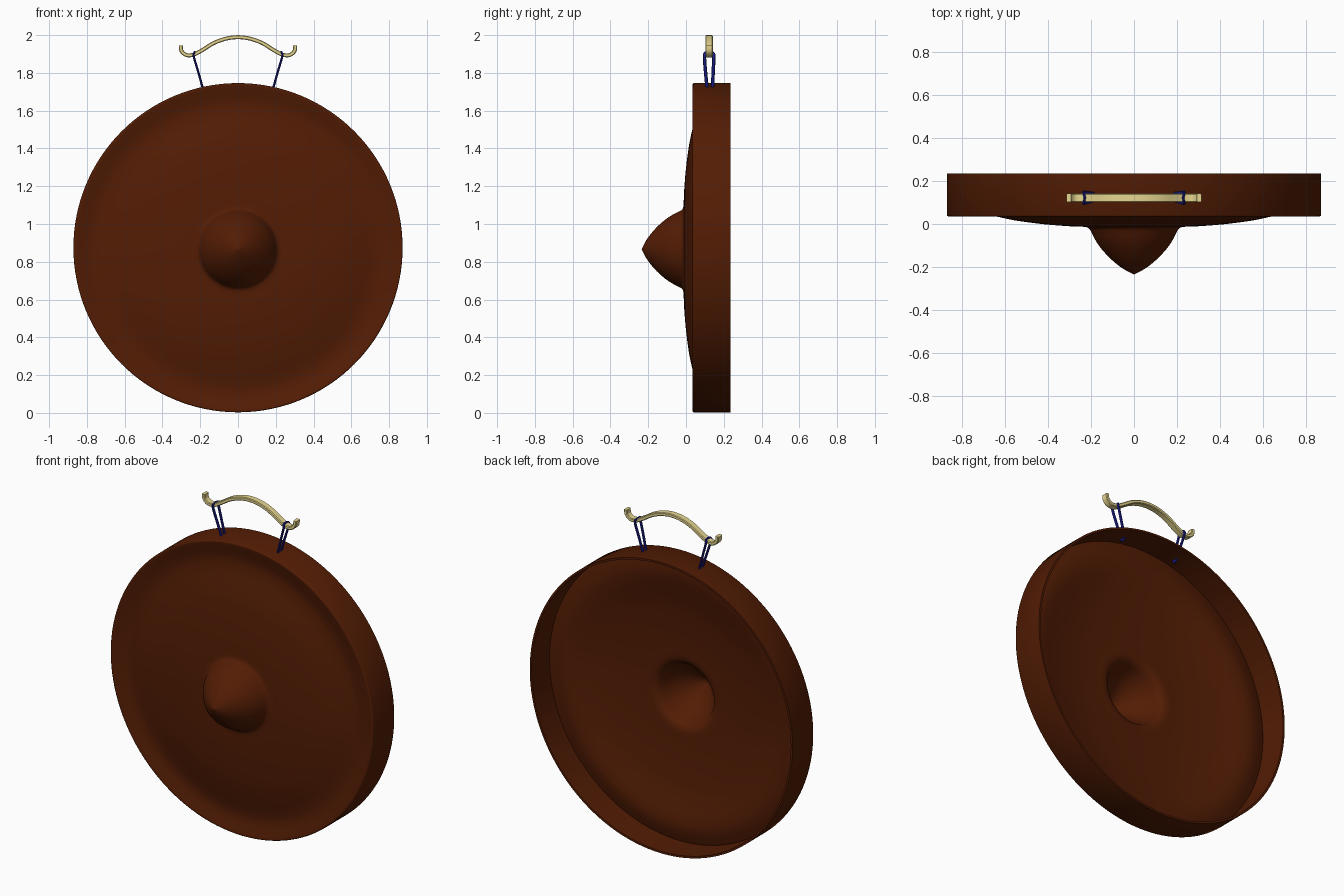
import bpy, bmesh, math
from mathutils import Vector

if "Cube" in bpy.data.objects:
    bpy.data.objects.remove(bpy.data.objects["Cube"])

R = 0.8715          # gong radius
CZ = 0.8745         # height of the rim's centre
HY = 0.122          # depth position of the hanger


def material(name, rgb):
    m = bpy.data.materials.new(name)
    m.diffuse_color = (*rgb, 1)
    m.use_nodes = True
    m.node_tree.nodes["Principled BSDF"].inputs["Base Color"].default_value = m.diffuse_color
    return m


BRONZE = material("dark bronze", (0.086, 0.0118, 0.0012))
IVORY = material("pale ivory", (0.80, 0.68, 0.28))
NAVY = material("navy cord", (0.012, 0.014, 0.28))


def finish(bm, name, mat, angle=40):
    bmesh.ops.recalc_face_normals(bm, faces=bm.faces)
    me = bpy.data.meshes.new(name)
    bm.to_mesh(me)
    bm.free()
    me.materials.append(mat)
    ob = bpy.data.objects.new(name, me)
    bpy.context.collection.objects.link(ob)
    bpy.ops.object.select_all(action='DESELECT')
    ob.select_set(True)
    bpy.context.view_layer.objects.active = ob
    bpy.ops.object.shade_smooth_by_angle(angle=math.radians(angle))
    return ob


def smooth_path(pts, steps=6, closed=False):
    """Catmull-Rom interpolation through the given points."""
    p = [Vector(q) for q in pts]
    n = len(p)
    get = (lambda i: p[i % n]) if closed else (lambda i: p[max(0, min(n - 1, i))])
    out = []
    for i in range(n if closed else n - 1):
        a, b, c, d = (get(i + k) for k in (-1, 0, 1, 2))
        for s in range(steps):
            t = s / steps
            out.append(0.5 * (2 * b + (c - a) * t + (2 * a - 5 * b + 4 * c - d) * t * t
                              + (3 * b - a - 3 * c + d) * t ** 3))
    if not closed:
        out.append(p[-1])
    return out


def lathe(profile, name, mat, seg=128):
    """Revolve (radius, depth) points; the dome sits slightly below the rim's centre."""
    bm = bmesh.new()
    rings = []
    for r, y in profile:
        z0 = CZ - 0.008 * min(1, max(0, (R - 0.02 - r) / 0.2))
        if r < 1e-5:
            rings.append([bm.verts.new((0, y, z0))] * seg)
        else:
            rings.append([bm.verts.new((r * math.cos(2 * math.pi * k / seg), y,
                                        z0 + r * math.sin(2 * math.pi * k / seg)))
                          for k in range(seg)])
    for a, b in zip(rings, rings[1:]):
        for k in range(seg):
            j = (k + 1) % seg
            bm.faces.new(list(dict.fromkeys((a[k], a[j], b[j], b[k]))))
    return finish(bm, name, mat)


def sweep(path, section, side, name, mat, closed=False):
    """Sweep a section along a path; 'side' gives the section's first axis."""
    bm = bmesh.new()
    n = len(path)
    rings = []
    for i, p in enumerate(path):
        if closed:
            t = path[(i + 1) % n] - path[i - 1]
        else:
            t = path[min(i + 1, n - 1)] - path[max(i - 1, 0)]
        u = (side - side.project(t)).normalized()
        v = t.normalized().cross(u)
        rings.append([bm.verts.new(p + u * a + v * b) for a, b in section])
    m = len(section)
    for i in range(n if closed else n - 1):
        a, b = rings[i], rings[(i + 1) % n]
        for k in range(m):
            j = (k + 1) % m
            bm.faces.new((a[k], a[j], b[j], b[k]))
    if not closed:
        bm.faces.new(rings[0])
        bm.faces.new(rings[-1])
    return finish(bm, name, mat)


# Gong shell: pointed boss, shallow dome, groove and lip, then a deep rim open at the back
curve = smooth_path([(0, -0.235, 0), (0.05, -0.209, 0), (0.105, -0.166, 0),
                     (0.15, -0.118, 0), (0.18, -0.075, 0), (0.199, -0.038, 0),
                     (0.211, -0.020, 0), (0.235, -0.013, 0), (0.30, -0.0105, 0),
                     (0.42, -0.001, 0), (0.55, 0.016, 0), (0.645, 0.036, 0),
                     (0.70, 0.049, 0), (0.75, 0.056, 0), (0.79, 0.053, 0),
                     (0.83, 0.043, 0), (0.852, 0.037, 0), (R - 0.006, 0.035, 0)], 4)
front = [(max(p.x, 0), p.y) for p in curve]
T, RIM = 0.03, 0.012
back = [(0, front[0][1] + T * 1.25)]
for i in range(1, len(front) - 1):                 # inner face: offset along the normal
    (r0, y0), (r1, y1) = front[i - 1], front[i + 1]
    k = T / math.hypot(r1 - r0, y1 - y0)
    p = (front[i][0] - (y1 - y0) * k, front[i][1] + (r1 - r0) * k)
    if back[-1][0] + 0.002 < p[0] < R - RIM - 0.004:
        back.append(p)
back.append((R - RIM, 0.035 + T))
lathe(front + [(R - 0.002, 0.037), (R, 0.041), (R, 0.235), (R - RIM, 0.235)] + back[::-1],
      "gong_shell", BRONZE)

# Hanger: wavy flat bar with upturned ends
half = [(0.303, 1.945), (0.299, 1.916), (0.274, 1.895), (0.238, 1.896),
        (0.195, 1.917), (0.13, 1.957), (0.065, 1.981)]
wave = [(-x, HY, z) for x, z in half] + [(0, HY, 1.989)] + \
       [(x, HY, z) for x, z in reversed(half)]
w, h, c = 0.020, 0.0105, 0.004
bar = [(w, h - c), (w - c, h), (c - w, h), (-w, h - c),
       (-w, c - h), (c - w, -h), (w - c, -h), (w, c - h)]
sweep(smooth_path(wave), bar, Vector((0, 1, 0)), "hanger_bar", IVORY)

# Cords: loops over the bar and through the rim
cord = [(0.006 * math.cos(k * math.pi / 4), 0.009 * math.sin(k * math.pi / 4)) for k in range(8)]
for s, label in ((-1, "left"), (1, "right")):
    pts = [(0.235, 0.098, 1.890), (0.231, 0.108, 1.906), (0.231, 0.136, 1.906),
           (0.235, 0.147, 1.890), (0.212, 0.144, 1.81), (0.186, 0.139, 1.718),
           (0.183, 0.126, 1.706), (0.186, 0.113, 1.718), (0.212, 0.103, 1.81)]
    loop = [(s * x, y, z) for x, y, z in pts]
    sweep(smooth_path(loop, 5, True), cord, Vector((1, 0, 0.27 * s)),
          label + "_cord", NAVY, closed=True)
